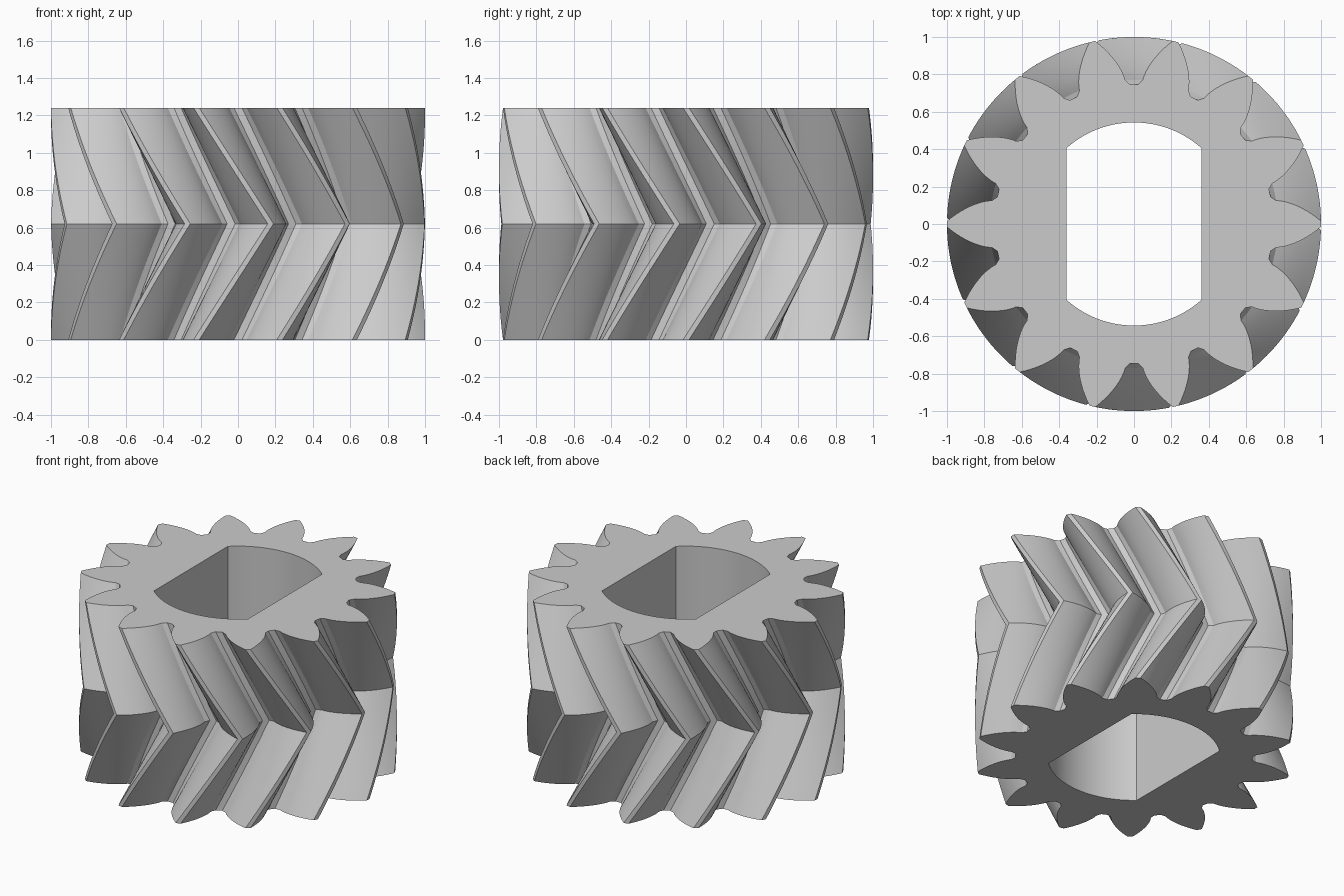
import bpy
import bmesh
from math import acos, asin, cos, pi, radians, sin, tan, sqrt

cube = bpy.data.objects.get("Cube")
if cube:
    bpy.data.objects.remove(cube, do_unlink=True)

TEETH = 14
HEIGHT = 1.24
TWIST = radians(22.9)       # rotation reached at mid height
LAYERS = 24                 # even, so one layer lies on the chevron ridge
TIP_R, PITCH_R, ROOT_R = 1.0, 0.875, 0.745
BASE_R = PITCH_R * cos(radians(30))
BORE_R, BORE_FLAT = 0.543, 0.362


def involute(r):
    a = acos(min(1, BASE_R / r))
    return tan(a) - a


def half_tooth(r):
    """Half the angular width of a tooth at radius r."""
    return pi / (2 * TEETH) + involute(PITCH_R) - involute(r)


def gear_profile():
    """Polar points of the whole toothed outline."""
    steps = 9
    start = 0.77
    radii = [start + (TIP_R - start) * i / steps for i in range(steps + 1)]
    flank = [(ROOT_R, pi / TEETH - radians(1.65))]
    flank += [(r, half_tooth(r)) for r in radii]
    tooth = [(r, -a) for r, a in flank] + [(r, a) for r, a in reversed(flank)]
    return [(r, a + 2 * pi * k / TEETH) for k in range(TEETH) for r, a in tooth]


def bore_profile():
    """Round hole with two flat sides."""
    steps = 28
    half = asin(BORE_FLAT / BORE_R)
    points = []
    for middle in (pi / 2, -pi / 2):
        points += [(BORE_R, middle - half + 2 * half * i / steps)
                   for i in range(steps + 1)]
    return points


def add_ring(bm, profile, z, turn=0):
    return [bm.verts.new((r * cos(a + turn), r * sin(a + turn), z))
            for r, a in profile]


def bridge(bm, low, high):
    n = len(low)
    for i in range(n):
        j = (i + 1) % n
        bm.faces.new((low[i], low[j], high[j], high[i]))


bm = bmesh.new()

# Toothed wall, twisting one way to mid height and back again
profile = gear_profile()
outer = []
for k in range(LAYERS + 1):
    t = k / LAYERS
    outer.append(add_ring(bm, profile, HEIGHT * t, TWIST * (1 - abs(2 * t - 1))))
for low, high in zip(outer, outer[1:]):
    bridge(bm, low, high)

# Bore wall
bore = [add_ring(bm, bore_profile(), z) for z in (0, HEIGHT)]
bridge(bm, *bore)

# Flat end faces around the bore
for rim, hole in ((outer[0], bore[0]), (outer[-1], bore[1])):
    edges = [bm.edges.get((ring[i - 1], ring[i]))
             for ring in (rim, hole) for i in range(len(ring))]
    bmesh.ops.triangle_fill(bm, use_beauty=True, use_dissolve=False, edges=edges)
bmesh.ops.recalc_face_normals(bm, faces=bm.faces)

mesh = bpy.data.meshes.new("herringbone_gear")
bm.to_mesh(mesh)
bm.free()
gear = bpy.data.objects.new("herringbone_gear", mesh)
bpy.context.collection.objects.link(gear)

# Plain grey material
grey = bpy.data.materials.new("light_grey")
grey.use_nodes = True
colour = (0.6, 0.6, 0.6, 1)
grey.diffuse_color = colour
for node in grey.node_tree.nodes:
    if node.type == 'BSDF_PRINCIPLED':
        node.inputs["Base Color"].default_value = colour
mesh.materials.append(grey)

# Smooth flanks with crisp tooth edges
bpy.ops.object.select_all(action='DESELECT')
gear.select_set(True)
bpy.context.view_layer.objects.active = gear
bpy.ops.object.shade_smooth_by_angle(angle=radians(20))
